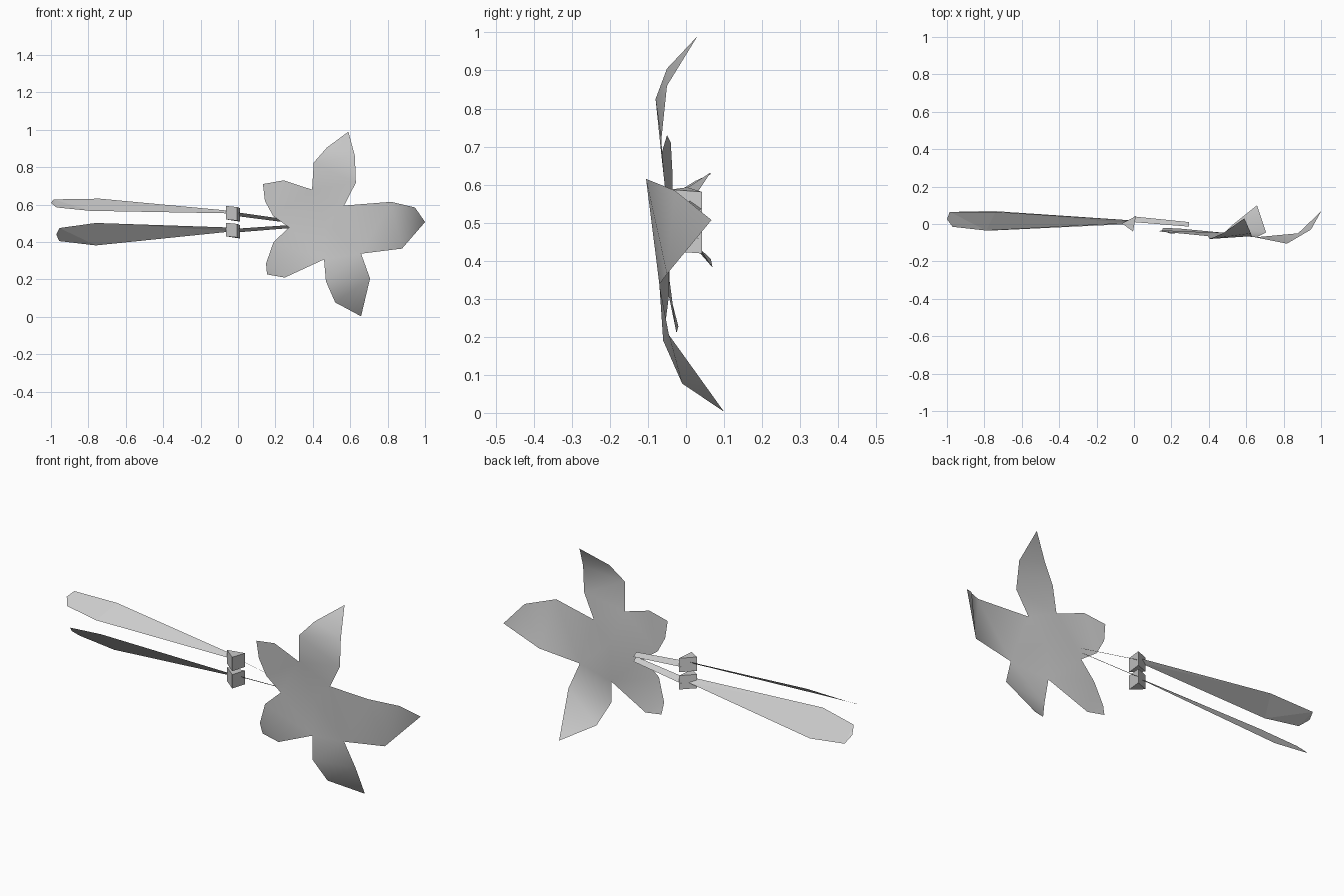
import bpy
import bmesh
from mathutils import Vector

cube = bpy.data.objects.get("Cube")
if cube:
    bpy.data.objects.remove(cube, do_unlink=True)

grey = bpy.data.materials.new("plain grey")
grey.use_nodes = True
COLOUR = (0.6, 0.6, 0.6, 1)
grey.diffuse_color = COLOUR
grey.node_tree.nodes["Principled BSDF"].inputs["Base Color"].default_value = COLOUR


def make_object(name, faces, smooth=False):
    """Build one object from polygons given as lists of points, welding shared corners."""
    bm = bmesh.new()
    for points in faces:
        bm.faces.new([bm.verts.new(p) for p in points])
    bmesh.ops.remove_doubles(bm, verts=bm.verts, dist=0.0005)
    bmesh.ops.recalc_face_normals(bm, faces=bm.faces)
    bmesh.ops.triangulate(bm, faces=bm.faces)
    for face in bm.faces:
        face.smooth = smooth
    mesh = bpy.data.meshes.new(name)
    bm.to_mesh(mesh)
    bm.free()
    mesh.materials.append(grey)
    obj = bpy.data.objects.new(name, mesh)
    bpy.context.collection.objects.link(obj)
    return obj


# Leaf: five curled lobes set between notches around a central core
centre = (0.47, -0.045, 0.50)
notches = [(0.273, -0.04, 0.478), (0.396, -0.065, 0.68), (0.567, -0.055, 0.595),
           (0.658, -0.07, 0.338), (0.46, -0.045, 0.307)]
lobes = [
    [(0.187, -0.035, 0.54), (0.144, -0.035, 0.62), (0.133, -0.04, 0.71),
     (0.245, -0.05, 0.73)],
    [(0.405, -0.08, 0.825), (0.475, -0.05, 0.905), (0.59, 0.03, 0.99),
     (0.625, -0.05, 0.86), (0.63, -0.065, 0.717)],
    [(0.818, -0.105, 0.615), (0.946, -0.03, 0.585), (1.0, 0.067, 0.507),
     (0.877, -0.05, 0.365)],
    [(0.706, -0.045, 0.205), (0.658, 0.10, 0.003), (0.52, -0.01, 0.077),
     (0.47, -0.06, 0.19)],
    [(0.25, -0.025, 0.21), (0.155, -0.02, 0.227), (0.15, -0.035, 0.285),
     (0.19, -0.05, 0.40)],
]
leaf_faces = []
for i, lobe in enumerate(lobes):
    start, end = notches[i], notches[(i + 1) % 5]
    leaf_faces.append([centre, start, end])
    leaf_faces.append([start] + lobe + [end])
make_object("leaf", leaf_faces, smooth=True)

# Blades: long flat paddles tilted in opposite directions
make_object("upper_blade", [[
    (-0.02, 0.02, 0.565), (-0.74, 0.065, 0.632), (-0.985, 0.065, 0.628),
    (-1.0, 0.025, 0.61), (-0.97, -0.015, 0.585), (-0.79, -0.035, 0.567),
    (-0.02, 0.005, 0.553)]])
make_object("lower_blade", [[
    (-0.02, 0.0, 0.477), (-0.76, -0.035, 0.502), (-0.955, -0.01, 0.475),
    (-0.972, 0.025, 0.44), (-0.955, 0.065, 0.405), (-0.76, 0.07, 0.382),
    (-0.02, 0.02, 0.458)]])


def make_knot(name, z):
    """Wedge with its thin edge toward the blade and slightly flared corners."""
    outline = [(-0.065, 0.003), (-0.005, -0.04), (0.01, 0.042)]
    top = [Vector((x, y, z + 0.04 - 0.006 * i)) for i, (x, y) in enumerate(outline)]
    low = [Vector((x, y, z - 0.032 - 0.006 * i)) for i, (x, y) in enumerate(outline)]
    sides = [[low[i], low[(i + 1) % 3], top[(i + 1) % 3], top[i]] for i in range(3)]
    make_object(name, sides + [top, low[::-1]])


def make_stalk(name, start, end):
    """Narrow strip, higher along its front edge."""
    offset = Vector((0, 0.015, -0.010))
    a, b = Vector(start), Vector(end)
    make_object(name, [[a - offset, b - offset * 0.8, b + offset * 0.8, a + offset]])


# Knots and stalks joining the blades to the leaf
make_knot("upper_knot", 0.553)
make_knot("lower_knot", 0.463)
make_stalk("upper_stalk", (0.0, 0.025, 0.548), (0.295, -0.002, 0.508))
make_stalk("lower_stalk", (0.0, 0.025, 0.462), (0.295, -0.002, 0.484))
